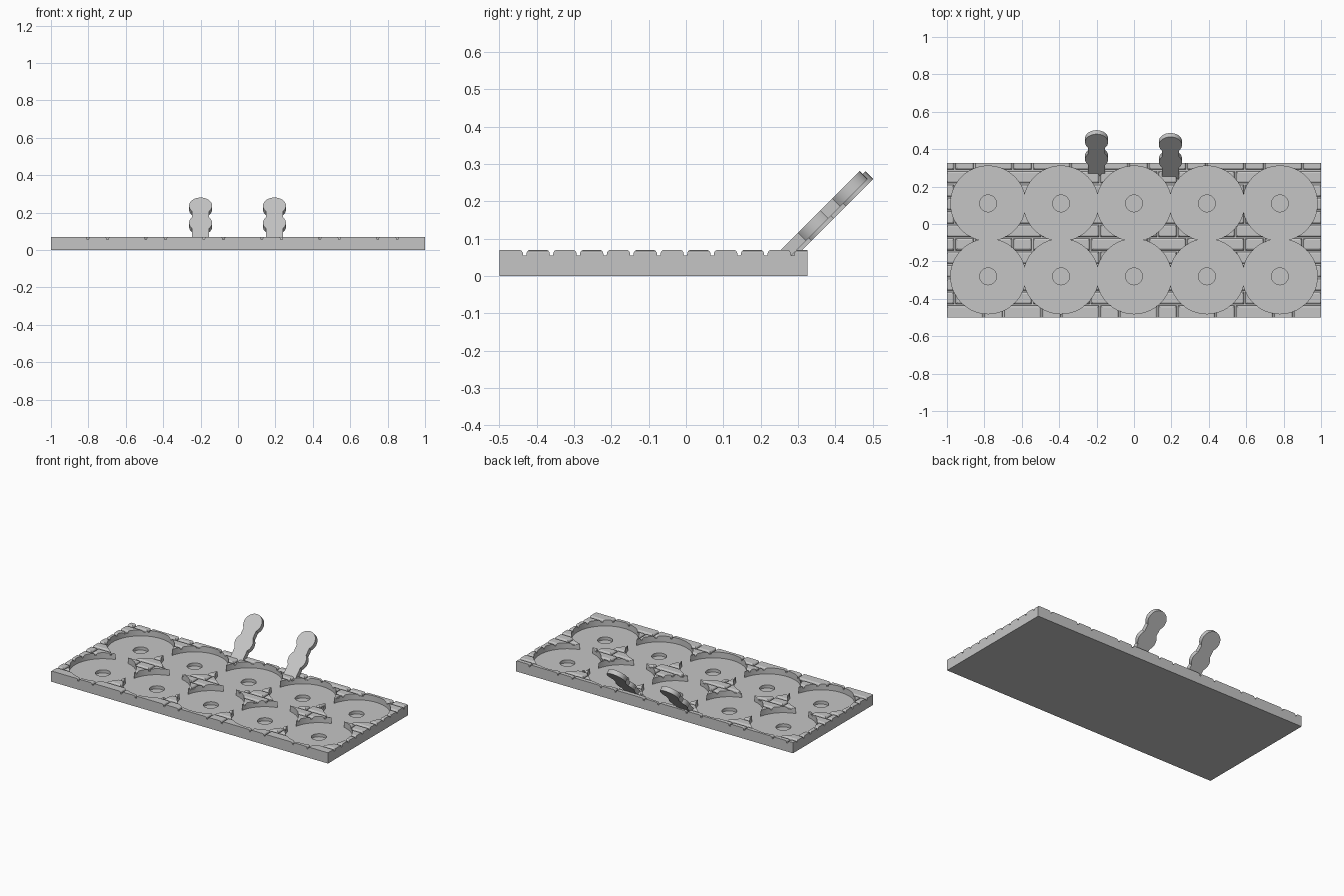
import bpy, bmesh, math
from mathutils import Vector

if "Cube" in bpy.data.objects:
    bpy.data.objects.remove(bpy.data.objects["Cube"], do_unlink=True)

grey = bpy.data.materials.new("light_grey")
grey.use_nodes = True
GREY = (0.56, 0.56, 0.56, 1)
grey.diffuse_color = GREY
grey.node_tree.nodes["Principled BSDF"].inputs["Base Color"].default_value = GREY

X_EDGE, Y_FRONT, Y_BACK = 1.0, -0.5, 0.325
TOP, MORTAR, FLOOR = 0.07, 0.055, 0.031
CENTRES = [(0.39 * i, y) for i in range(-2, 3) for y in (-0.28, 0.11)]


def finish(name, bm):
    bmesh.ops.recalc_face_normals(bm, faces=bm.faces)
    mesh = bpy.data.meshes.new(name)
    bm.to_mesh(mesh)
    bm.free()
    obj = bpy.data.objects.new(name, mesh)
    bpy.context.collection.objects.link(obj)
    mesh.materials.append(grey)
    return obj


def loft(bm, rings):
    """Skin a stack of matching closed rings and cap both ends."""
    rings = [[bm.verts.new(p) for p in ring] for ring in rings]
    for a, b in zip(rings, rings[1:]):
        for i in range(len(a)):
            j = (i + 1) % len(a)
            bm.faces.new((a[i], a[j], b[j], b[i]))
    bm.faces.new(rings[0][::-1])
    bm.faces.new(rings[-1])


def rect(x0, x1, y0, y1, z):
    return [(x0, y0, z), (x1, y0, z), (x1, y1, z), (x0, y1, z)]


def cylinders(name, radius, z0, z1, segments):
    bm = bmesh.new()
    for x, y in CENTRES:
        loft(bm, [[(x + radius * math.cos(t), y + radius * math.sin(t), z)
                   for t in (math.tau * k / segments for k in range(segments))]
                  for z in (z0, z1)])
    obj = finish(name, bm)
    obj.hide_render = True
    return obj


def cut(obj, cutter):
    mod = obj.modifiers.new("cut", 'BOOLEAN')
    mod.operation, mod.solver, mod.object = 'DIFFERENCE', 'EXACT', cutter
    mod.use_self = True
    select(obj)
    bpy.ops.object.modifier_apply(modifier=mod.name)


def select(obj):
    bpy.ops.object.select_all(action='DESELECT')
    obj.select_set(True)
    bpy.context.view_layer.objects.active = obj


# Tray slab, up to the mortar level
bm = bmesh.new()
loft(bm, [rect(-X_EDGE, X_EDGE, Y_FRONT, Y_BACK, z) for z in (0, MORTAR)])
slab = finish("tray_slab", bm)

# Paving: rows of alternating long and short bricks, shifted every other row
ROW, PERIOD, SHORT = 0.0718, 0.31, 0.105
# edge inset and height of each step of the rounded brick edge
STEPS = [(0.004, MORTAR - 0.004), (0.005, 0.062), (0.008, 0.067), (0.013, TOP)]


def brick(bm, x0, x1, y0, y1):
    rings = []
    for inset, z in STEPS:
        a, b = max(x0 + inset, -X_EDGE), min(x1 - inset, X_EDGE)
        c, d = max(y0 + inset, Y_FRONT), min(y1 - inset, Y_BACK)
        if b - a < 0.002 or d - c < 0.002:
            return
        rings.append(rect(a, b, c, d, z))
    loft(bm, rings)


bm = bmesh.new()
for row in range(12):
    # the first row runs on past the front edge, so that edge stays square
    y0 = Y_FRONT - 0.004 + row * ROW
    y_low = y0 - 0.02 if row == 0 else y0
    shift = PERIOD / 2 if row % 2 else 0
    for k in range(-4, 5):
        x = -0.183 + k * PERIOD + shift
        brick(bm, x, x + SHORT, y_low, y0 + ROW)
        brick(bm, x + SHORT, x + PERIOD, y_low, y0 + ROW)
bricks = finish("paving_bricks", bm)

# Round pockets, each with a small magnet hole in its floor
pockets = cylinders("pocket_cutter", 0.2, FLOOR, 0.2, 96)
holes = cylinders("magnet_hole_cutter", 0.045, 0.011, 0.045, 48)
cut(slab, pockets)
cut(slab, holes)
cut(bricks, pockets)
for cutter in (pockets, holes):
    bpy.data.objects.remove(cutter, do_unlink=True)

# Leaning tabs: a stem with two round bulges
STEM, BULGE, THICK = 0.045, 0.0615, 0.03
waist = math.acos(STEM / BULGE)


def arc(v, a0, a1, n=14):
    return [(BULGE * math.cos(a0 + (a1 - a0) * i / n),
             v + BULGE * math.sin(a0 + (a1 - a0) * i / n)) for i in range(n + 1)]


half = [(STEM, -0.02)] + arc(0.106, -waist, waist) + arc(0.236, -waist, math.pi / 2)
outline = half + [(-u, v) for u, v in half[-2::-1]]
along = Vector((0, 1, 1)).normalized()
through = Vector((0, 1, -1)).normalized()


def tab(name, x, y):
    bm = bmesh.new()
    base = Vector((x, y, TOP))
    loft(bm, [[base + Vector((u, 0, 0)) + along * v + through * t for u, v in outline]
              for t in (0, THICK)])
    return finish(name, bm)


tabs = [tab("right_tab", -0.2, 0.27), tab("left_tab", 0.195, 0.255)]

for obj in [slab, *tabs]:
    select(obj)
    bpy.ops.object.shade_smooth_by_angle(angle=math.radians(30))
